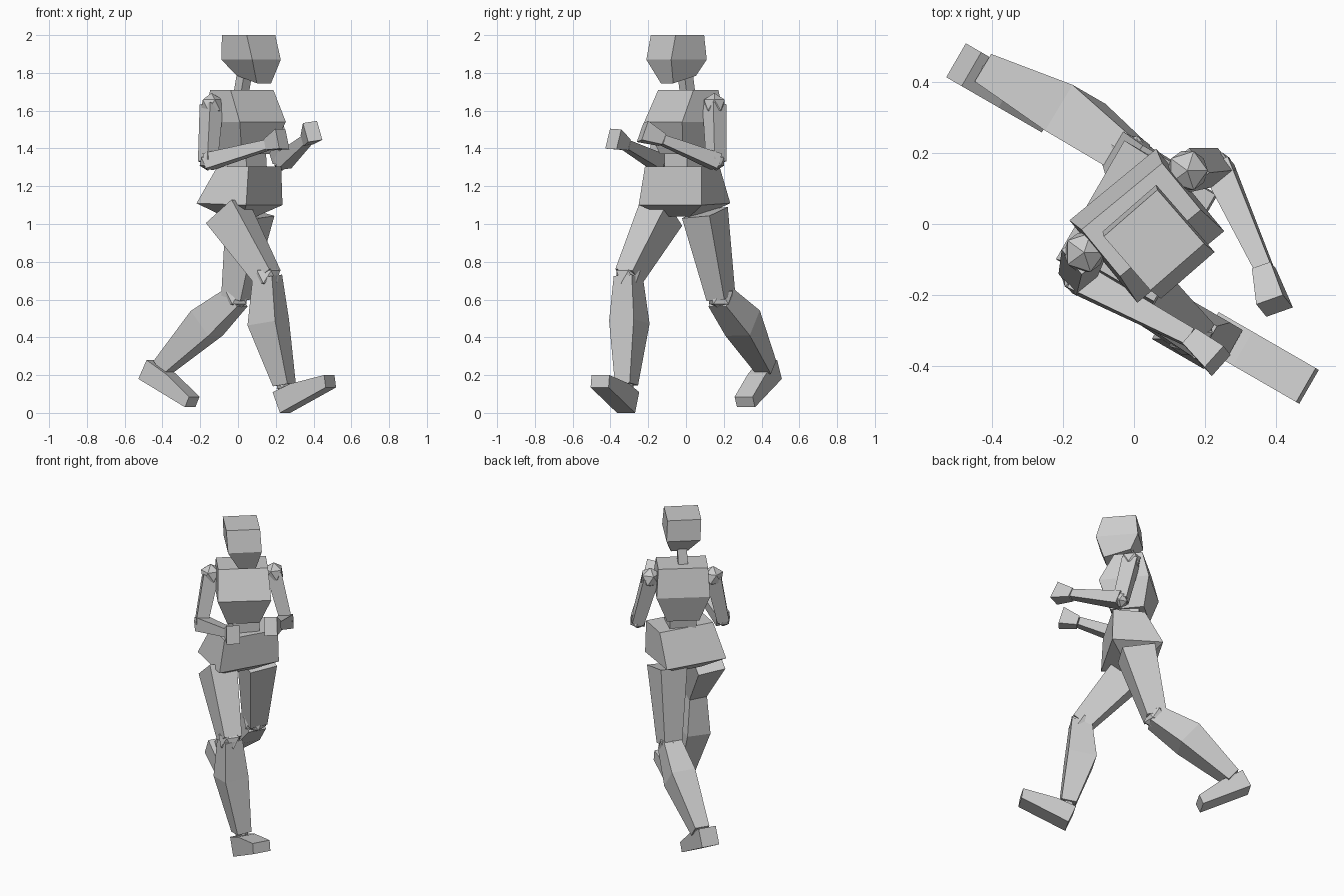
import bpy, bmesh, math
from mathutils import Vector as V

if "Cube" in bpy.data.objects:
    bpy.data.objects.remove(bpy.data.objects["Cube"])

grey = bpy.data.materials.new("clay grey")
grey.diffuse_color = (0.6, 0.6, 0.6, 1)
grey.use_nodes = True
grey.node_tree.nodes["Principled BSDF"].inputs["Base Color"].default_value = grey.diffuse_color


def finish(name, bm):
    bmesh.ops.recalc_face_normals(bm, faces=bm.faces)
    me = bpy.data.meshes.new(name)
    bm.to_mesh(me)
    bm.free()
    me.materials.append(grey)
    ob = bpy.data.objects.new(name, me)
    bpy.context.collection.objects.link(ob)


def loft(name, rings):
    """Skin a stack of equal rings and cap both ends."""
    bm = bmesh.new()
    vs = [[bm.verts.new(p) for p in r] for r in rings]
    n = len(vs[0])
    for a, b in zip(vs, vs[1:]):
        for i in range(n):
            bm.faces.new((a[i], a[(i + 1) % n], b[(i + 1) % n], b[i]))
    bm.faces.new(vs[0])
    bm.faces.new(vs[-1])
    finish(name, bm)


def block(name, angle, levels):
    """Body block: levels of (x, y, z, half width, half depth, front drop)."""
    t = math.radians(angle)
    u, f = V((math.cos(t), math.sin(t), 0)), V((math.sin(t), -math.cos(t), 0))
    rings = []
    for x, y, z, a, b, drop in levels:
        c = V((x, y, z))
        rings.append([c + u * a * i + f * b * j - V((0, 0, drop * j))
                      for i, j in ((-1, -1), (1, -1), (1, 1), (-1, 1))])
    loft(name, rings)


def limb(name, angle, stations):
    """Square-section limb: stations of (centre, half width, half depth)."""
    t = math.radians(angle)
    axis = (V(stations[-1][0]) - V(stations[0][0])).normalized()
    u = V((math.cos(t), math.sin(t), 0))
    u = (u - axis * u.dot(axis)).normalized()
    w = axis.cross(u)
    loft(name, [[V(c) + u * a * i + w * b * j
                 for i, j in ((-1, -1), (1, -1), (1, 1), (-1, 1))]
                for c, a, b in stations])


def ball(name, centre, r):
    bm = bmesh.new()
    bmesh.ops.create_icosphere(bm, subdivisions=1, radius=r)
    bmesh.ops.translate(bm, verts=bm.verts, vec=centre)
    finish(name, bm)


def foot(name, origin, profile):
    """Side profile (along, z) extruded across the foot."""
    t = math.radians(60)
    u, f = V((math.cos(t), math.sin(t), 0)), V((math.sin(t), -math.cos(t), 0))
    loft(name, [[V((*origin, z)) + f * s + u * k for s, z in profile]
                for k in (-0.055, 0.055)])


# Head, neck and trunk
block("head", 41, [(0.085, -0.04, 1.765, 0.05, 0.08, 0.02),
                   (0.069, -0.05, 1.87, 0.1, 0.125, 0),
                   (0.056, -0.045, 2.0, 0.1, 0.1, 0)])
block("neck", 41, [(0.015, 0.01, 1.68, 0.028, 0.03, 0),
                   (0.035, -0.005, 1.80, 0.028, 0.03, 0)])
block("chest", 39.5, [(0.03, 0.0, 1.37, 0.095, 0.1, 0),
                      (0.036, -0.005, 1.54, 0.158, 0.15, 0),
                      (0.02, 0.012, 1.71, 0.147, 0.085, 0)])
block("waist", 48, [(0.05, -0.01, 1.25, 0.08, 0.07, 0),
                    (0.04, -0.005, 1.42, 0.08, 0.07, 0)])
block("pelvis", 60, [(0.01, -0.01, 1.04, 0.07, 0.06, 0),
                     (0.008, -0.008, 1.105, 0.1925, 0.1515, 0.005),
                     (0.06, -0.02, 1.305, 0.173, 0.095, 0)])

# Arms: shoulder, elbow, wrist, fist end
arms = {"right": ((-0.14, -0.08, 1.63), (-0.16, -0.15, 1.33),
                  (0.16, -0.32, 1.42), (0.235, -0.385, 1.45)),
        "left": ((0.15, 0.15, 1.63), (0.235, 0.16, 1.33),
                 (0.365, -0.125, 1.445), (0.395, -0.23, 1.49))}
for side, (sh, el, wr, end) in arms.items():
    ball(side + "_shoulder", sh, 0.064)
    limb(side + "_upper_arm", 39, [(sh, 0.045, 0.045), (el, 0.035, 0.04)])
    ball(side + "_elbow", el, 0.048)
    limb(side + "_forearm", 39, [(el, 0.042, 0.042), (wr, 0.025, 0.025)])
    limb(side + "_hand", 39, [(wr, 0.028, 0.03), (end, 0.04, 0.055)])

# Legs: hip, knee, calf, ankle
legs = {"right": ((-0.055, -0.13, 1.06), (0.155, -0.305, 0.72),
                  (0.16, -0.3, 0.48), (0.245, -0.315, 0.15)),
        "left": ((0.065, 0.1, 1.06), (-0.01, 0.185, 0.61),
                 (-0.165, 0.3, 0.475), (-0.4, 0.425, 0.24))}
for side, (hip, knee, calf, ankle) in legs.items():
    limb(side + "_thigh", 60, [(hip, 0.085, 0.1), (knee, 0.055, 0.06)])
    ball(side + "_knee", knee, 0.074)
    limb(side + "_shin", 60, [(knee, 0.055, 0.06), (calf, 0.075, 0.085),
                              (ankle, 0.045, 0.045)])
    ball(side + "_ankle", ankle, 0.045)

# Feet: planted heel in front, raised heel behind
foot("right_foot", (0.245, -0.315),
     [(-0.04, 0.11), (0.005, 0.0), (0.285, 0.135), (0.275, 0.2), (0.07, 0.155)])
foot("left_foot", (-0.5, 0.46),
     [(0.0, 0.18), (0.05, 0.28), (0.17, 0.205), (0.31, 0.085), (0.285, 0.03)])
